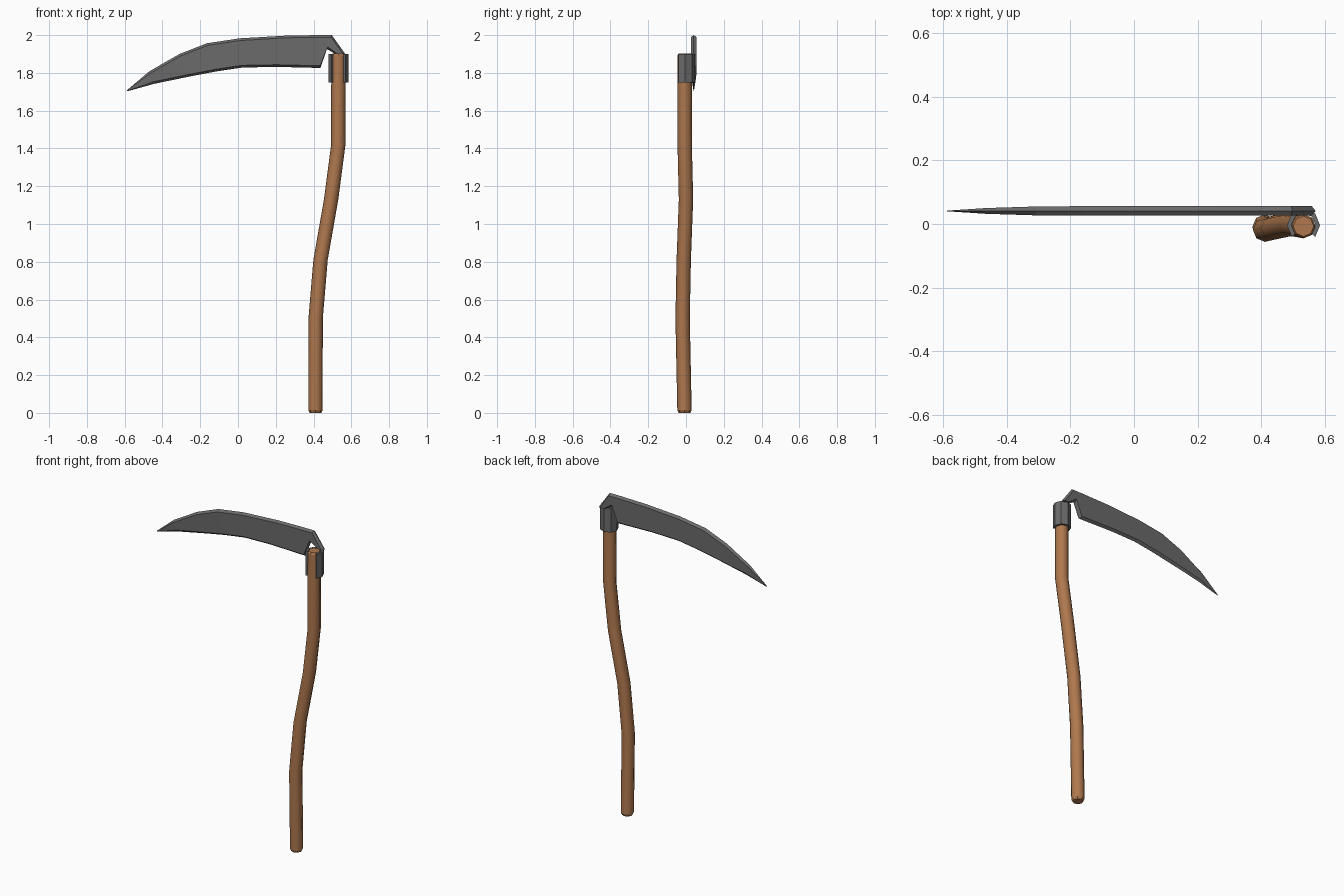
import bpy, math
from mathutils import Vector

if "Cube" in bpy.data.objects:
    bpy.data.objects.remove(bpy.data.objects["Cube"])


def material(name, rgb):
    m = bpy.data.materials.new(name)
    m.diffuse_color = (*rgb, 1)
    m.use_nodes = True
    m.node_tree.nodes["Principled BSDF"].inputs["Base Color"].default_value = m.diffuse_color
    return m


def make(name, verts, faces, mat):
    me = bpy.data.meshes.new(name)
    me.from_pydata(verts, [], faces)
    me.materials.append(mat)
    ob = bpy.data.objects.new(name, me)
    bpy.context.collection.objects.link(ob)
    # consistent outward normals
    bpy.context.view_layer.objects.active = ob
    ob.select_set(True)
    bpy.ops.object.mode_set(mode='EDIT')
    bpy.ops.mesh.select_all(action='SELECT')
    bpy.ops.mesh.normals_make_consistent(inside=False)
    bpy.ops.object.mode_set(mode='OBJECT')
    ob.select_set(False)
    return ob


def loft(rings):
    """Join equal closed rings into a capped solid."""
    n = len(rings[0])
    verts = [v for r in rings for v in r]
    faces = [(i * n + j, i * n + (j + 1) % n, (i + 1) * n + (j + 1) % n, (i + 1) * n + j)
             for i in range(len(rings) - 1) for j in range(n)]
    faces += [tuple(range(n)), tuple(range(len(verts) - n, len(verts)))]
    return verts, faces


wood = material("brown wood", (0.43, 0.19, 0.078))
steel = material("dark steel", (0.145, 0.145, 0.145))

# Handle: bent eight-sided pole with chamfered ends (x, y, z, radius)
path = [(0.41, -0.008, 0.0, 0.031), (0.41, -0.008, 0.014, 0.038), (0.411, -0.018, 0.5, 0.038),
        (0.437, -0.012, 0.81, 0.038), (0.493, 0.0, 1.13, 0.038), (0.531, -0.007, 1.42, 0.038),
        (0.532, -0.007, 1.892, 0.038), (0.532, -0.007, 1.903, 0.032)]
rings = [[(x + r * math.cos(k * math.pi / 4), y + r * math.sin(k * math.pi / 4), z)
          for k in range(8)] for x, y, z, r in path]
handle = make("handle", *loft(rings), wood)
for p in handle.data.polygons:
    p.use_smooth = abs(p.normal.z) < 0.4

# Socket: octagonal sleeve, open at the front
rings = []
for k in range(-1, 6):
    c, s = math.cos(k * math.pi / 4), math.sin(k * math.pi / 4)
    rings.append([(0.532 + r * c, -0.004 + r * s, z)
                  for r, z in ((0.038, 1.75), (0.052, 1.75), (0.052, 1.9), (0.038, 1.9))])
make("socket", *loft(rings), steel)

# Blade: sections of (spine point, edge point, half thickness), tip to neck
sections = [((-0.588, 1.708), (-0.585, 1.703), 0.001), ((-0.47, 1.808), (-0.44, 1.743), 0.009),
            ((-0.31, 1.9), (-0.26, 1.78), 0.014), ((-0.164, 1.957), (-0.12, 1.807), 0.015),
            ((0.01, 1.983), (0.02, 1.828), 0.015), ((0.25, 1.997), (0.2, 1.832), 0.015),
            ((0.42, 2.0), (0.436, 1.826), 0.015), ((0.497, 2.0), (0.471, 1.926), 0.015),
            ((0.57, 1.897), (0.52, 1.897), 0.015)]
Y = 0.041
rings = []
for top, bottom, h in sections:
    a, b = Vector(top), Vector(bottom)
    d = b - a
    step = d.normalized() * min(0.012, d.length * 0.3)
    a2, b2 = a + step, b - step
    rings.append([(a.x, Y, a.y), (a2.x, Y - h, a2.y), (b2.x, Y - h, b2.y),
                  (b.x, Y, b.y), (b2.x, Y + h, b2.y), (a2.x, Y + h, a2.y)])
make("blade", *loft(rings), steel)
